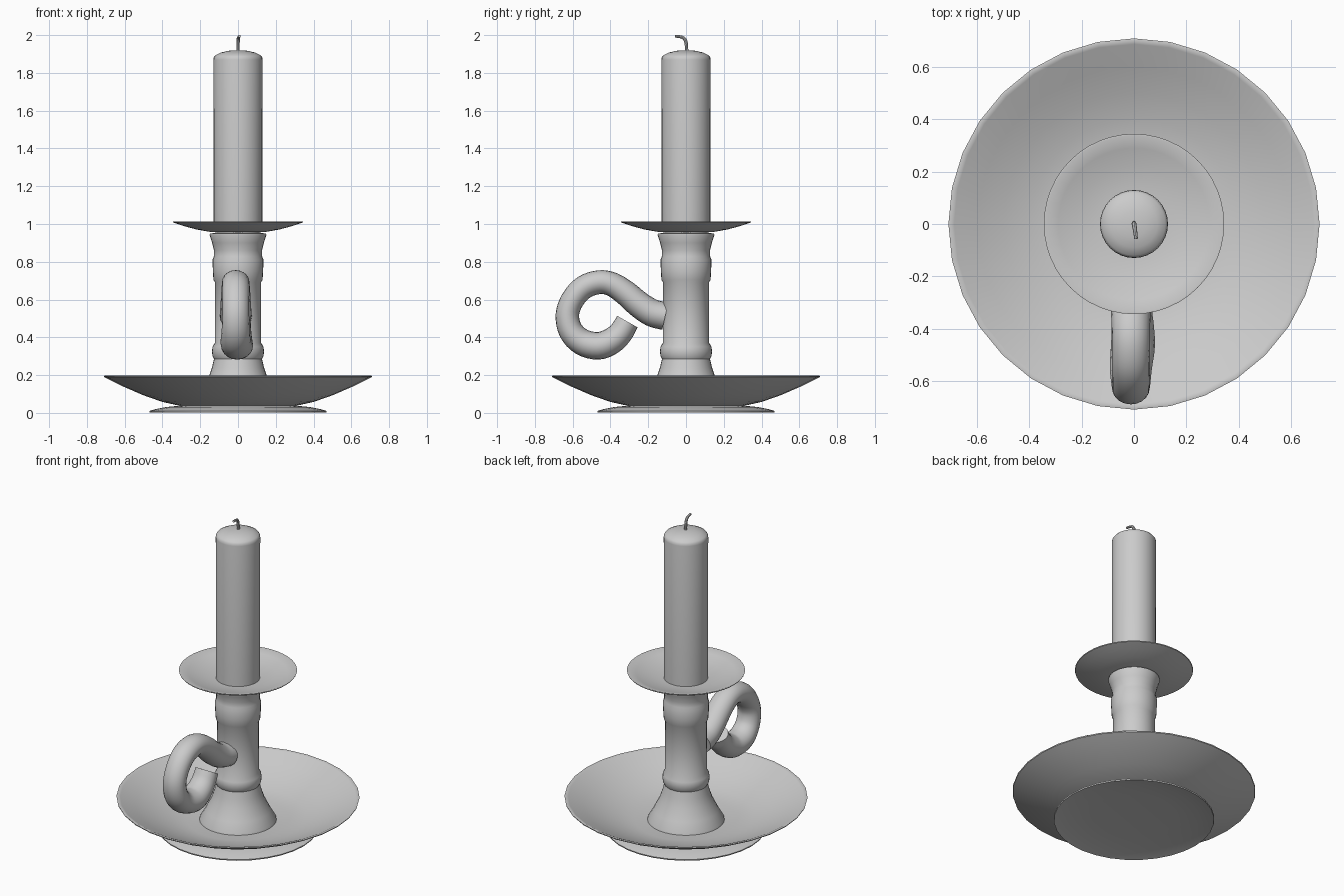
import bpy, bmesh, math
from mathutils import Vector

if "Cube" in bpy.data.objects:
    bpy.data.objects.remove(bpy.data.objects["Cube"])


def finish(name, bm, angle=35):
    bmesh.ops.recalc_face_normals(bm, faces=bm.faces[:])
    mesh = bpy.data.meshes.new(name)
    bm.to_mesh(mesh)
    bm.free()
    ob = bpy.data.objects.new(name, mesh)
    bpy.context.collection.objects.link(ob)
    bpy.ops.object.select_all(action='DESELECT')
    ob.select_set(True)
    bpy.context.view_layer.objects.active = ob
    bpy.ops.object.shade_smooth_by_angle(angle=math.radians(angle))
    return ob


def lathe(name, profile, sides=32, angle=35):
    """Spin an (r, z) profile around the z axis."""
    bm = bmesh.new()
    vs = [bm.verts.new((r, 0, z)) for r, z in profile]
    es = [bm.edges.new(p) for p in zip(vs, vs[1:])]
    bmesh.ops.spin(bm, geom=vs + es, cent=(0, 0, 0), axis=(0, 0, 1),
                   angle=2 * math.pi, steps=sides, use_duplicate=False)
    bmesh.ops.remove_doubles(bm, verts=bm.verts[:], dist=1e-5)
    return finish(name, bm, angle)


def smooth_path(pts, steps):
    """Catmull-Rom interpolation of points."""
    pts = [Vector(p) for p in pts]
    pts = [2 * pts[0] - pts[1]] + pts + [2 * pts[-1] - pts[-2]]
    out = []
    for a, b, c, d in zip(pts, pts[1:], pts[2:], pts[3:]):
        for k in range(steps):
            t = k / steps
            out.append(0.5 * (2 * b + (c - a) * t + (2 * a - 5 * b + 4 * c - d) * t * t
                              + (3 * b - 3 * c + d - a) * t ** 3))
    return out + [pts[-2]]


def tube(name, pts, widen, sides=20, steps=4):
    """Sweep an oval along (x, y, z, radius) points lying near the yz plane."""
    bm = bmesh.new()
    path = smooth_path(pts, steps)
    rings = []
    for i, p in enumerate(path):
        t = (path[min(i + 1, len(path) - 1)] - path[max(i - 1, 0)]).to_3d().normalized()
        n = t.cross(Vector((1, 0, 0))).normalized()
        side = n.cross(t)
        ring = []
        for k in range(sides):
            a = 2 * math.pi * k / sides
            off = n * math.cos(a) * p[3] + side * math.sin(a) * p[3] * widen
            ring.append(bm.verts.new(p.to_3d() + off))
        rings.append(ring)
    for r0, r1 in zip(rings, rings[1:]):
        for k in range(sides):
            j = (k + 1) % sides
            bm.faces.new((r0[k], r0[j], r1[j], r1[k]))
    bm.faces.new(rings[0])
    bm.faces.new(rings[-1])
    return finish(name, bm)


# wide saucer with rolled rim
lathe("saucer", [(0, 0.036), (0.30, 0.036), (0.40, 0.058), (0.50, 0.093), (0.60, 0.136),
                 (0.67, 0.17), (0.708, 0.19), (0.71, 0.196), (0.70, 0.198), (0.688, 0.193),
                 (0.60, 0.15), (0.50, 0.107), (0.40, 0.073), (0.30, 0.053), (0, 0.05)])

# flared hollow foot
lathe("foot", [(0, 0.038), (0.29, 0.04), (0.38, 0.031), (0.44, 0.019), (0.47, 0.01),
               (0.468, 0.002), (0.46, 0.004), (0.38, 0.018), (0.25, 0.028), (0, 0.028)])

# turned column with two raised collars and flared ends
lathe("column", [(0, 0.045), (0.227, 0.045), (0.222, 0.065), (0.19, 0.12), (0.155, 0.19),
                 (0.138, 0.24), (0.127, 0.285), (0.135, 0.30), (0.138, 0.325), (0.135, 0.35),
                 (0.123, 0.37), (0.122, 0.69), (0.13, 0.705), (0.133, 0.75), (0.135, 0.81),
                 (0.128, 0.828), (0.127, 0.86), (0.137, 0.90), (0.15, 0.94), (0.149, 0.95),
                 (0.12, 0.952), (0.12, 0.965), (0, 0.965)])

# drip tray
lathe("drip_tray", [(0, 0.957), (0.14, 0.957), (0.22, 0.971), (0.29, 0.99), (0.343, 1.008),
                    (0.345, 1.013), (0.338, 1.014), (0.29, 0.998), (0.22, 0.979),
                    (0.14, 0.966), (0, 0.965)], sides=48)

# candle with rounded top
lathe("candle", [(0, 0.962), (0.129, 0.962), (0.13, 1.87), (0.128, 1.883), (0.12, 1.893),
                 (0.09, 1.908), (0.05, 1.917), (0, 1.92)], angle=50)

# bent wick
tube("wick", [(0, 0.003, 1.91, 0.009), (0, 0.002, 1.95, 0.009), (0.001, -0.006, 1.978, 0.009),
              (0.004, -0.025, 1.99, 0.008), (0.008, -0.057, 1.994, 0.007)], 1, sides=8, steps=3)

# curled finger handle
handle = [(-0.11, 0.512, .074), (-0.18, 0.53, .073), (-0.25, 0.575, .07), (-0.32, 0.635, .067),
          (-0.39, 0.68, .064), (-0.46, 0.692, .063), (-0.54, 0.665, .063), (-0.60, 0.60, .062),
          (-0.628, 0.52, .062), (-0.61, 0.435, .065), (-0.55, 0.375, .07), (-0.465, 0.355, .073),
          (-0.395, 0.38, .07), (-0.345, 0.425, .065), (-0.31, 0.483, .062)]
tube("handle", [(-0.012 + 0.008 * (i > 10), y, z, r) for i, (y, z, r) in enumerate(handle)], 1.15)
